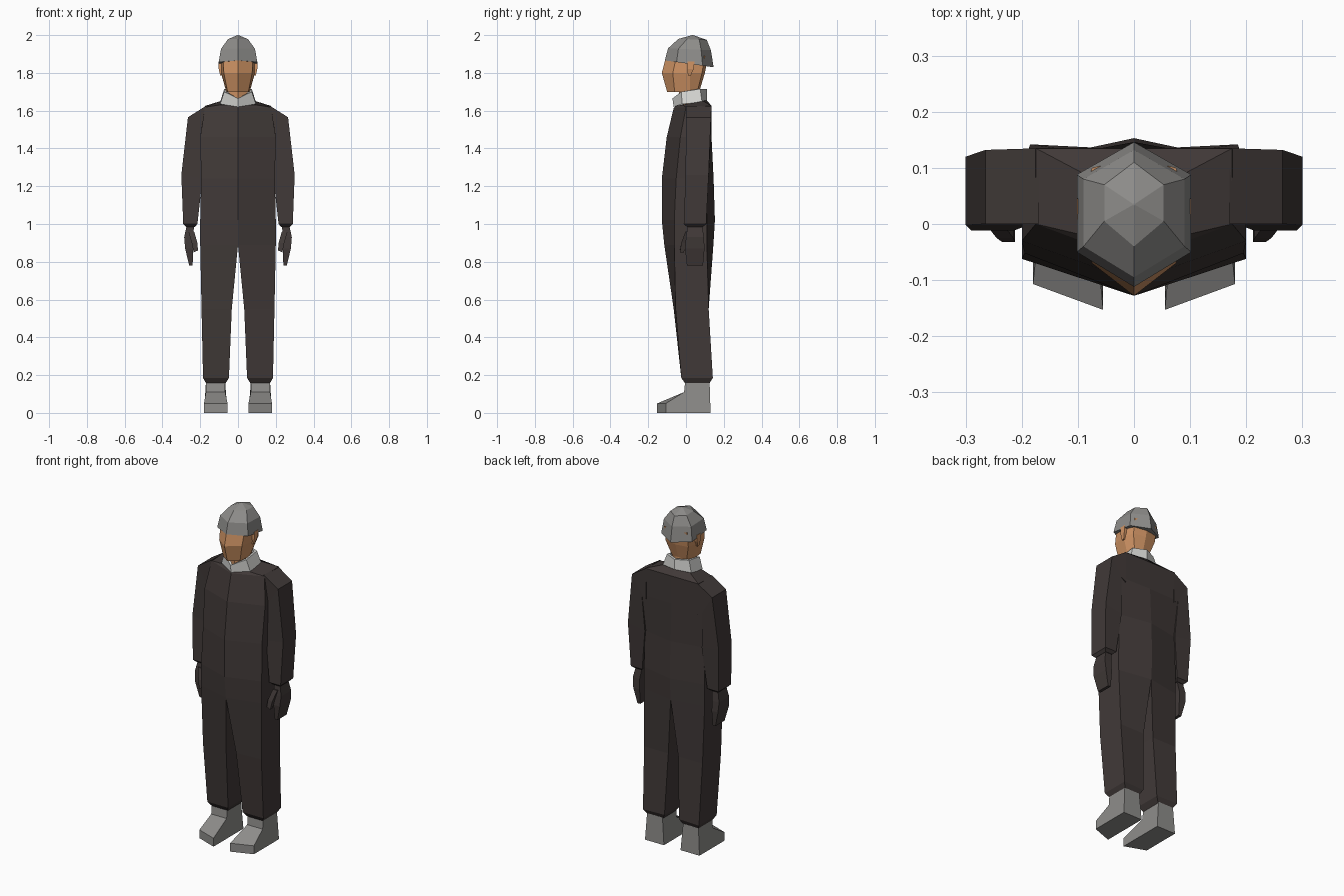
import bpy, bmesh

if "Cube" in bpy.data.objects:
    bpy.data.objects.remove(bpy.data.objects["Cube"])


def material(name, r, g, b):
    m = bpy.data.materials.new(name)
    m.diffuse_color = (r, g, b, 1)
    m.use_nodes = True
    m.node_tree.nodes["Principled BSDF"].inputs["Base Color"].default_value = m.diffuse_color
    return m


SUIT = material("dark suit", 0.052, 0.041, 0.039)
SKIN = material("skin", 0.64, 0.30, 0.13)
GREY = material("grey", 0.27, 0.265, 0.255)
PALE = material("pale collar", 0.64, 0.64, 0.62)


def loft(name, rings, mat, caps=True):
    """Bridge the rings of one half, drop faces on the centre plane, mirror in x."""
    bm = bmesh.new()
    loops = [[bm.verts.new(p) for p in ring] for ring in rings]
    n = len(loops[0])
    for a, b in zip(loops, loops[1:]):
        for i in range(n):
            j = (i + 1) % n
            bm.faces.new((a[i], a[j], b[j], b[i]))
    if caps:
        bm.faces.new(loops[0][::-1])
        bm.faces.new(loops[-1])
    bmesh.ops.recalc_face_normals(bm, faces=bm.faces)
    middle = [f for f in bm.faces if all(abs(v.co.x) < 1e-5 for v in f.verts)]
    bmesh.ops.delete(bm, geom=middle, context='FACES')
    me = bpy.data.meshes.new(name)
    bm.to_mesh(me)
    bm.free()
    me.materials.append(mat)
    ob = bpy.data.objects.new(name, me)
    bpy.context.collection.objects.link(ob)
    ob.modifiers.new("mirror", 'MIRROR')
    return ob


def half(x, yf, ysf, ysb, yb, zf, zb=None, xi=0):
    """Four points of a half section: inner front, outer front, outer back, inner back."""
    zb = zf if zb is None else zb
    pts = ((xi, yf), (x, ysf), (x, ysb), (xi, yb))
    return [(px, y, zf + (zb - zf) * (y - yf) / (yb - yf)) for px, y in pts]


def limb(xo, zo, xi, zi, yf, yb):
    """Four-sided limb section: outer and inner edge, front and back."""
    return [(xo, yf, zo), (xo, yb, zo), (xi, yb, zi), (xi, yf, zi)]


# Overalls: trouser legs running up into the torso
loft("overalls", [
    half(.165, 0, 0, .12, .12, .15, xi=.07),
    half(.185, -.025, -.025, .142, .135, .185, xi=.048),
    half(.193, -.065, -.055, .12, .12, .55, xi=.033),
    half(.20, -.115, -.062, .11, .145, .89),
    half(.20, -.128, -.062, .11, .153, 1.02),
    half(.195, -.128, -.052, .11, .146, 1.24),
    half(.20, -.102, -.03, .13, .135, 1.46),
    half(.175, -.065, 0, .135, .135, 1.615, 1.625),
    half(.09, -.055, -.02, .09, .11, 1.625, 1.655),
], SUIT)

# Sleeves
loft("sleeves", [
    limb(.17, 1.625, .17, 1.44, 0, .135),
    limb(.265, 1.565, .20, 1.46, 0, .132),
    limb(.30, 1.26, .188, 1.24, -.002, .12),
    limb(.29, 1.0, .215, 1.0, -.012, .107),
    limb(.275, .985, .228, .985, .005, .09),
], SUIT)

# Gloved hands and thumbs
loft("hands", [
    limb(.27, 1.0, .23, 1.0, .01, .085),
    limb(.285, .93, .24, .93, .0, .095),
    limb(.28, .87, .238, .87, -.005, .098),
    limb(.258, .78, .24, .78, .005, .09),
], SUIT)
loft("thumbs", [
    limb(.262, .96, .232, .96, -.003, .03),
    limb(.245, .90, .215, .90, -.025, .01),
    limb(.235, .85, .212, .86, -.032, -.012),
], SUIT)

# Shoes: side profile swept across the foot, toe slanted
def shoe_profile(x, x_top, toe):
    return [(x, toe, 0), (x, toe, .05), (x_top, -.01, .11),
            (x_top, -.005, .16), (x_top, .125, .16), (x, .13, 0)]


loft("shoes", [shoe_profile(.055, .068, -.153), shoe_profile(.18, .17, -.107)], GREY)

# Neck and collar
loft("neck", [half(.05, -.03, -.01, .06, .075, 1.62),
              half(.05, -.04, -.01, .06, .075, 1.73)], SKIN)


def collar_ring(x, ys, zs):
    return [(px, y, z) for px, y, z in zip((0, x, x, 0), ys, zs)]


low, high = (1.62, 1.635, 1.645, 1.645), (1.665, 1.70, 1.715, 1.715)
loft("collar", [
    collar_ring(.095, (-.065, -.02, .085, .11), low),
    collar_ring(.073, (-.072, -.025, .075, .11), high),
    collar_ring(.062, (-.055, -.015, .065, .095), high),
    collar_ring(.065, (-.045, -.01, .065, .09), low),
], PALE, caps=False)

# Head: half section with five points
def head_ring(z, yf, cheek, side, back, yb):
    return [(0, yf, z), (*cheek, z), (*side, z), (*back, z), (0, yb, z)]


loft("head", [
    head_ring(1.70, -.10, (.055, -.06), (.062, .02), (.045, .06), .07),
    head_ring(1.80, -.128, (.075, -.07), (.09, .02), (.075, .085), .10),
    head_ring(1.89, -.105, (.08, -.05), (.092, .03), (.075, .10), .118),
], SKIN)
loft("ears", [
    limb(.094, 1.785, .08, 1.785, .01, .025),
    limb(.102, 1.82, .08, 1.82, .008, .04),
    limb(.102, 1.86, .08, 1.86, .008, .045),
], SKIN)

# Six-sided cap
loft("cap", [
    half(.102, -.112, -.05, .088, .146, 1.866, 1.83),
    half(.09, -.095, -.04, .08, .132, 1.93, 1.92),
    half(.053, -.04, .005, .07, .11, 1.98, 1.975),
    half(.002, .033, .034, .036, .037, 2.0),
], GREY)
